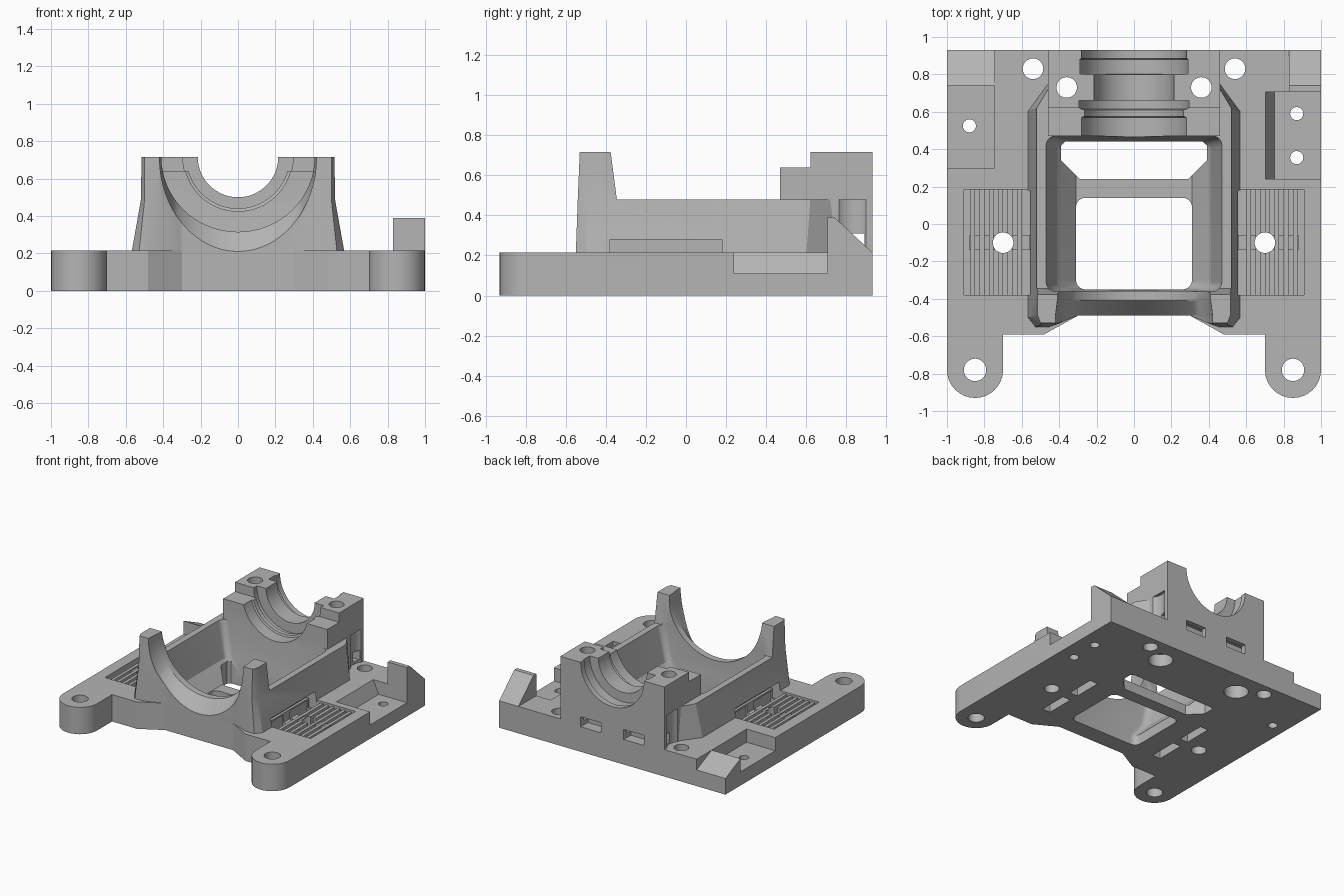
import bpy, bmesh
from math import sin, cos, pi, radians

cube = bpy.data.objects.get("Cube")
if cube:
    bpy.data.objects.remove(cube, do_unlink=True)

grey = bpy.data.materials.new("mid_grey")
grey.use_nodes = True
COLOUR = (0.46, 0.46, 0.46, 1)
grey.diffuse_color = COLOUR
grey.node_tree.nodes["Principled BSDF"].inputs["Base Color"].default_value = COLOUR


def loft(name, rings):
    """Solid skinned through rings of equal point count, capped at both ends."""
    bm = bmesh.new()
    loops = [[bm.verts.new(p) for p in ring] for ring in rings]
    n = len(loops[0])
    for a, b in zip(loops, loops[1:]):
        for i in range(n):
            j = (i + 1) % n
            bm.faces.new((a[i], a[j], b[j], b[i]))
    bm.faces.new(loops[0][::-1])
    bm.faces.new(loops[-1])
    bmesh.ops.recalc_face_normals(bm, faces=bm.faces)
    mesh = bpy.data.meshes.new(name)
    bm.to_mesh(mesh)
    bm.free()
    mesh.materials.append(grey)
    obj = bpy.data.objects.new(name, mesh)
    bpy.context.collection.objects.link(obj)
    return obj


def prism(name, pts, z0, z1):
    return loft(name, [[(x, y, z) for x, y in pts] for z in (z0, z1)])


def rect(x0, x1, y0, y1):
    return [(x0, y0), (x1, y0), (x1, y1), (x0, y1)]


def box(name, x0, x1, y0, y1, z0, z1):
    return prism(name, rect(x0, x1, y0, y1), z0, z1)


def side_prism(name, pts, x0, x1):
    """Profile in y and z, extruded along x."""
    return loft(name, [[(x, y, z) for y, z in pts] for x in (x0, x1)])


def rounded(x0, x1, y0, y1, r, n=6):
    pts = []
    corners = ((x1 - r, y1 - r), (x0 + r, y1 - r), (x0 + r, y0 + r), (x1 - r, y0 + r))
    for k, (cx, cy) in enumerate(corners):
        for i in range(n + 1):
            a = pi / 2 * (k + i / n)
            pts.append((cx + r * cos(a), cy + r * sin(a)))
    return pts


def circle(cx, cy, r, n=32):
    return [(cx + r * cos(2 * pi * i / n), cy + r * sin(2 * pi * i / n)) for i in range(n)]


def hole(x, y, r, z0=-0.1, z1=1):
    return prism("hole", circle(x, y, r), z0, z1)


def bore(stations, axis_z, n=64):
    """Solid along y from (y, x radius, z radius) stations."""
    return loft("bore", [[(rx * cos(2 * pi * i / n), y, axis_z + rz * sin(2 * pi * i / n))
                          for i in range(n)] for y, rx, rz in stations])


def combine(target, tool, operation):
    mod = target.modifiers.new(operation, "BOOLEAN")
    mod.operation = operation
    mod.solver = "EXACT"
    mod.object = tool
    bpy.context.view_layer.objects.active = target
    bpy.ops.object.modifier_apply(modifier=mod.name)
    bpy.data.objects.remove(tool, do_unlink=True)


def cut(tool):
    combine(frame, tool, "DIFFERENCE")


def add(tool):
    combine(frame, tool, "UNION")


def mirrored(half):
    return half + [(-x, y) for x, y in reversed(half)]


# Base plate with two rounded mounting legs
leg = [(0.85 + 0.15 * cos(a), -0.78 + 0.15 * sin(a))
       for a in (-pi * i / 16 for i in range(17))]
half_plate = [(1, 0.93)] + leg + [(0.7, -0.59), (0.48, -0.59), (0.3, -0.49)]
frame = prism("bearing_mount_frame", mirrored(half_plate), 0, 0.215)

# Belt clamp recesses beside the housing, with teeth and a cross bar
for s in (-1, 1):
    def sided(x0, x1):
        return sorted((s * x0, s * x1))
    cut(box("clamp_recess", *sided(0.5, 0.91), -0.38, 0.185, 0.14, 0.3))
    for i in range(6):
        x = 0.6 + i * 0.05
        add(box("clamp_tooth", *sided(x, x + 0.025), -0.39, 0.19, 0.13, 0.2))
    add(box("clamp_bar", *sided(0.56, 0.88), -0.14, -0.06, 0.13, 0.19))

# Housing walls, tapered, with tall front towers
low = mirrored([(0.46, 0.75), (0.57, 0.6), (0.57, -0.5), (0.53, -0.55), (0.45, -0.55), (0.3, -0.49)])
mid = mirrored([(0.46, 0.72), (0.52, 0.62), (0.52, -0.49), (0.5, -0.54), (0.42, -0.54), (0.3, -0.49)])
top = mirrored([(0.46, 0.72), (0.515, 0.62), (0.515, -0.49), (0.5, -0.53), (0.42, -0.53), (0.3, -0.49)])
housing = loft("housing", [[(x, y, z) for x, y in ring]
                           for ring, z in ((low, 0.2), (mid, 0.48), (top, 0.715))])
combine(housing, side_prism("wall_trim", [(-0.345, 0.48), (1, 0.48), (1, 0.9), (-0.4, 0.9)], -1, 1),
        "DIFFERENCE")
for s in (-1, 1):
    x0, x1 = sorted((s * 0.48, s * 0.7))
    combine(housing, box("belt_opening", x0, x1, -0.38, 0.18, 0.14, 0.28), "DIFFERENCE")
add(housing)

# Stepped rear bearing block
add(side_prism("bearing_block", [(0.47, 0.1), (0.47, 0.64), (0.62, 0.64), (0.62, 0.715),
                                 (0.93, 0.715), (0.93, 0.1)], -0.46, 0.46))

# Inner cavity and floor openings
cavity = ((0.08, 0.31, -0.35, 0.44), (0.2, 0.41, -0.355, 0.45),
          (0.48, 0.47, -0.36, 0.47), (0.6, 0.47, -0.36, 0.47))
cut(loft("cavity", [[(x, y, z) for x, y in rounded(-w, w, y0, y1, 0.05)]
                    for z, w, y0, y1 in cavity]))
cut(prism("floor_window", rounded(-0.31, 0.31, -0.35, 0.14, 0.05), -0.1, 0.2))
cut(prism("floor_slot", mirrored([(0.37, 0.44), (0.39, 0.42), (0.39, 0.34), (0.29, 0.24)]), -0.1, 0.2))

# Wide front arch with a flared lip
cut(bore([(-0.7, 0.42, 0.505), (-0.49, 0.42, 0.505), (-0.41, 0.41, 0.4), (-0.3, 0.41, 0.4)], 0.715))

# Bearing seats
cut(bore([(y, r, r) for y, r in ((0.42, 0.29), (0.57, 0.29), (0.575, 0.275), (0.61, 0.275), (0.615, 0.295),
                                 (0.66, 0.295), (0.661, 0.215), (0.8, 0.215), (0.801, 0.29),
                                 (0.88, 0.29), (0.885, 0.28), (1, 0.28))], 0.715))

# Bolt holes, counterbores and belt slots on both sides
for s in (-1, 1):
    cut(hole(s * 0.54, 0.83, 0.105, 0.215, 0.48))
    cut(hole(s * 0.54, 0.83, 0.055, -0.1, 0.3))
    cut(hole(s * 0.36, 0.73, 0.055))
    cut(hole(s * 0.36, 0.73, 0.09, -0.1, 0.1))
    cut(hole(s * 0.85, -0.78, 0.06))
    cut(hole(s * 0.7, -0.1, 0.055))
    x0, x1 = sorted((s * 0.49, s * 0.56))
    for y in (-0.37, -0.09 + 0.03):
        cut(box("belt_slot", x0, x1, y, y + 0.23, -0.1, 0.2))
    x0, x1 = sorted((s * 0.1, s * 0.28))
    cut(box("rear_notch", x0, x1, 0.84, 1, 0.2, 0.28))
cut(box("tie_channel", -0.48, 0.48, 0.83, 0.89, 0.235, 0.31))

# Corner pockets
cut(side_prism("switch_pocket", [(0.3, 0.11), (0.74, 0.11), (0.74, 0.215), (0.95, 0.12),
                                 (0.95, 0.3), (0.3, 0.3)], -1.1, -0.745))
cut(loft("sensor_pocket", [[(x, y, z) for x, y in rect(x0, 1.1, 0.24, 0.705)]
                           for x0, z in ((0.75, 0.11), (0.7, 0.22))]))
cut(hole(-0.88, 0.525, 0.035, -0.1, 0.2))
for y in (0.355, 0.59):
    cut(hole(0.87, y, 0.035, -0.1, 0.2))

# Sloped corner stop
add(side_prism("corner_stop", [(0.705, 0.1), (0.705, 0.39), (0.74, 0.39), (0.93, 0.215), (0.93, 0.1)],
               0.83, 1))

bpy.ops.object.select_all(action="DESELECT")
frame.select_set(True)
bpy.context.view_layer.objects.active = frame
bpy.ops.object.shade_smooth_by_angle(angle=radians(25))
